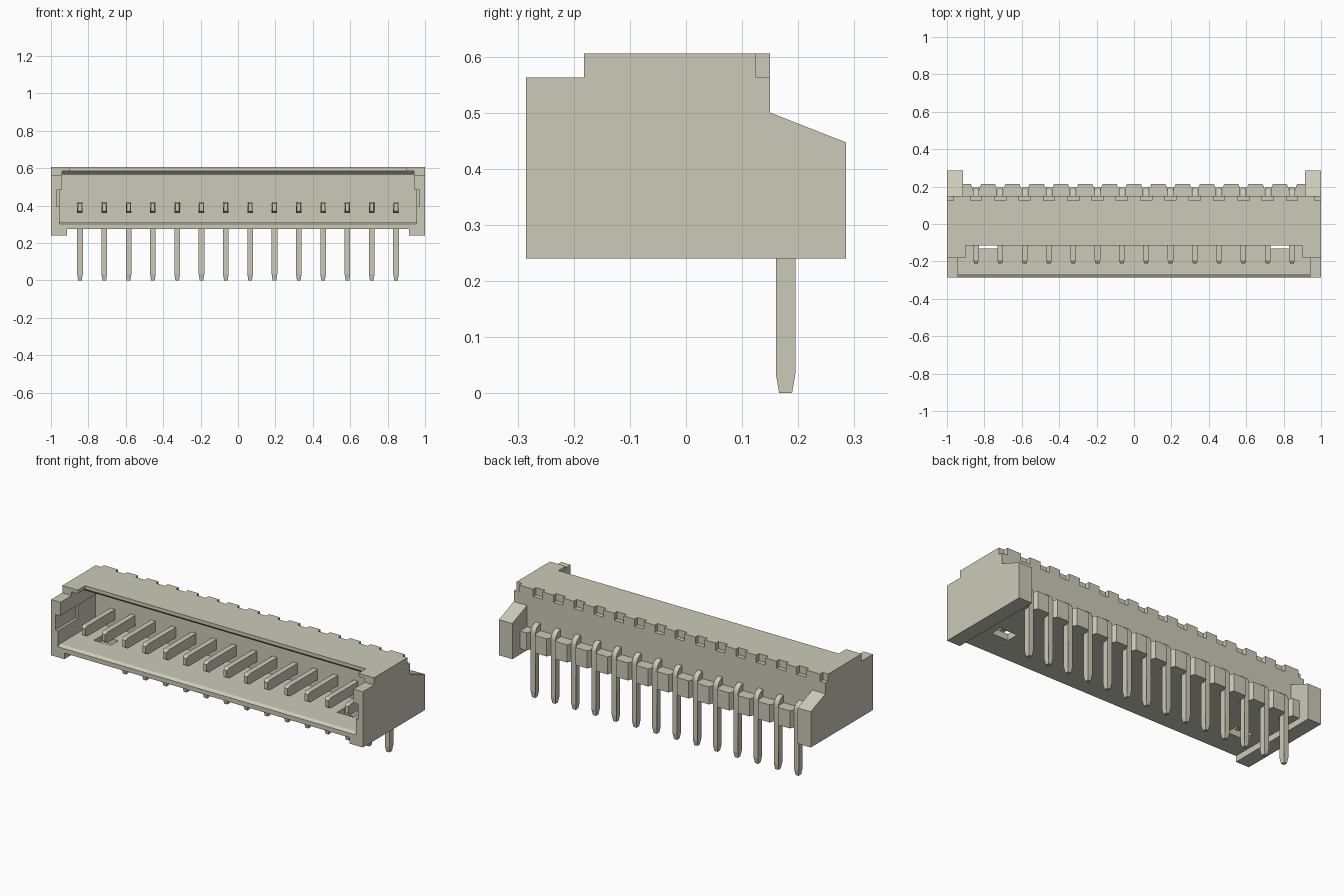
import bpy, bmesh, math

if "Cube" in bpy.data.objects:
    bpy.data.objects.remove(bpy.data.objects["Cube"], do_unlink=True)

# One ivory-grey material for everything
COLOR = (0.60, 0.60, 0.49, 1)
mat = bpy.data.materials.new("ivory_grey")
mat.use_nodes = True
mat.diffuse_color = COLOR
mat.node_tree.nodes["Principled BSDF"].inputs["Base Color"].default_value = COLOR

PITCH, COUNT = 0.13, 14
PIN_X = [(i - (COUNT - 1) / 2) * PITCH for i in range(COUNT)]


def prism(name, pts, lo, hi, axis="x"):
    """Extrude a closed profile: (y, z) points along x, or (x, y) points along z."""
    bm = bmesh.new()
    place = (lambda p, t: (t, p[0], p[1])) if axis == "x" else (lambda p, t: (p[0], p[1], t))
    face = bm.faces.new([bm.verts.new(place(p, lo)) for p in pts])
    ext = bmesh.ops.extrude_face_region(bm, geom=[face])
    shift = (hi - lo, 0, 0) if axis == "x" else (0, 0, hi - lo)
    bmesh.ops.translate(bm, vec=shift,
                        verts=[g for g in ext["geom"] if isinstance(g, bmesh.types.BMVert)])
    bmesh.ops.recalc_face_normals(bm, faces=bm.faces)
    mesh = bpy.data.meshes.new(name)
    bm.to_mesh(mesh)
    bm.free()
    mesh.materials.append(mat)
    ob = bpy.data.objects.new(name, mesh)
    bpy.context.collection.objects.link(ob)
    return ob


def cut(target, pts, lo, hi):
    """Subtract an extruded (y, z) profile from the target."""
    cutter = prism("cutter", pts, lo, hi)
    cutter.hide_render = True
    mod = target.modifiers.new("cut", "BOOLEAN")
    mod.operation, mod.solver, mod.object = "DIFFERENCE", "EXACT", cutter
    bpy.context.view_layer.objects.active = target
    bpy.ops.object.modifier_apply(modifier=mod.name)
    bpy.data.objects.remove(cutter, do_unlink=True)


def cut_box(target, x0, x1, y0, y1, z0, z1):
    cut(target, [(y0, z0), (y1, z0), (y1, z1), (y0, z1)], x0, x1)


# Housing: stepped side profile across the full width
housing = prism("housing", [(-0.285, 0.24), (0.285, 0.24), (0.285, 0.447), (0.15, 0.50),
                            (0.15, 0.605), (-0.182, 0.605), (-0.182, 0.563),
                            (-0.285, 0.563)], -1, 1)
# Space between the rear lugs, and recess between the side feet
cut_box(housing, -0.915, 0.915, 0.15, 0.4, 0.1, 0.8)
cut_box(housing, -0.915, 0.915, -0.4, 0.4, 0.1, 0.275)
# Plug cavity, narrower above, with a groove in each side wall
cut_box(housing, -0.955, 0.955, -0.4, 0.06, 0.312, 0.485)
cut_box(housing, -0.94, 0.94, -0.4, 0.06, 0.45, 0.565)
cut_box(housing, -0.97, 0.97, -0.4, -0.10, 0.395, 0.483)
# Open front of the roof and its bevelled lip
cut_box(housing, -0.90, 0.90, -0.4, -0.115, 0.5, 0.8)
cut(housing, [(-0.4, 0.55), (-0.075, 0.55), (-0.115, 0.585), (-0.4, 0.585)], -0.94, 0.94)
# Bevelled front edge of the floor
cut(housing, [(-0.31, 0.285), (-0.262, 0.316), (-0.262, 0.34), (-0.31, 0.34)], -0.955, 0.955)
# Notches along the rear top edge, with one at each end
for x in PIN_X:
    cut_box(housing, x - 0.03, x + 0.03, 0.125, 0.2, 0.563, 0.7)
for s in (-1, 1):
    cut_box(housing, min(s * 0.965, s * 1.1), max(s * 0.965, s * 1.1), 0.125, 0.2, 0.563, 0.7)
    # Floor windows
    cut_box(housing, s * 0.78 - 0.054, s * 0.78 + 0.054, -0.13, -0.06, 0.2, 0.35)

# Chamfered ribs on the rear, between the pins
for i in range(COUNT + 1):
    x = (i - COUNT / 2) * PITCH
    l, r = x - 0.048, x + 0.048
    if i == 0:
        l = -0.93
    if i == COUNT:
        r = 0.93
    prism("rear_rib", [(l, 0.14), (r, 0.14), (r, 0.19), (r - 0.011, 0.215),
                       (l + 0.011, 0.215), (l, 0.19)], 0.275, 0.377, "z")

# Right-angle pins: flat blade inside, rounded bend, tapered tail
bend = [(0.145 + 0.05 * math.sin(a), 0.37 + 0.05 * math.cos(a))
        for a in (math.pi / 2 * k / 6 for k in range(7))]
pin_profile = ([(-0.21, 0.37), (-0.21, 0.41), (-0.195, 0.42)] + bend +
               [(0.195, 0.035), (0.189, 0), (0.166, 0), (0.16, 0.035), (0.16, 0.345),
                (0.145, 0.36), (-0.195, 0.36)])
for x in PIN_X:
    pin = prism("contact_pin", pin_profile, -0.015, 0.015)
    for v in pin.data.vertices:
        if v.co.z < 0.01 or v.co.y < -0.2:
            v.co.x *= 0.65
    pin.location.x = x
